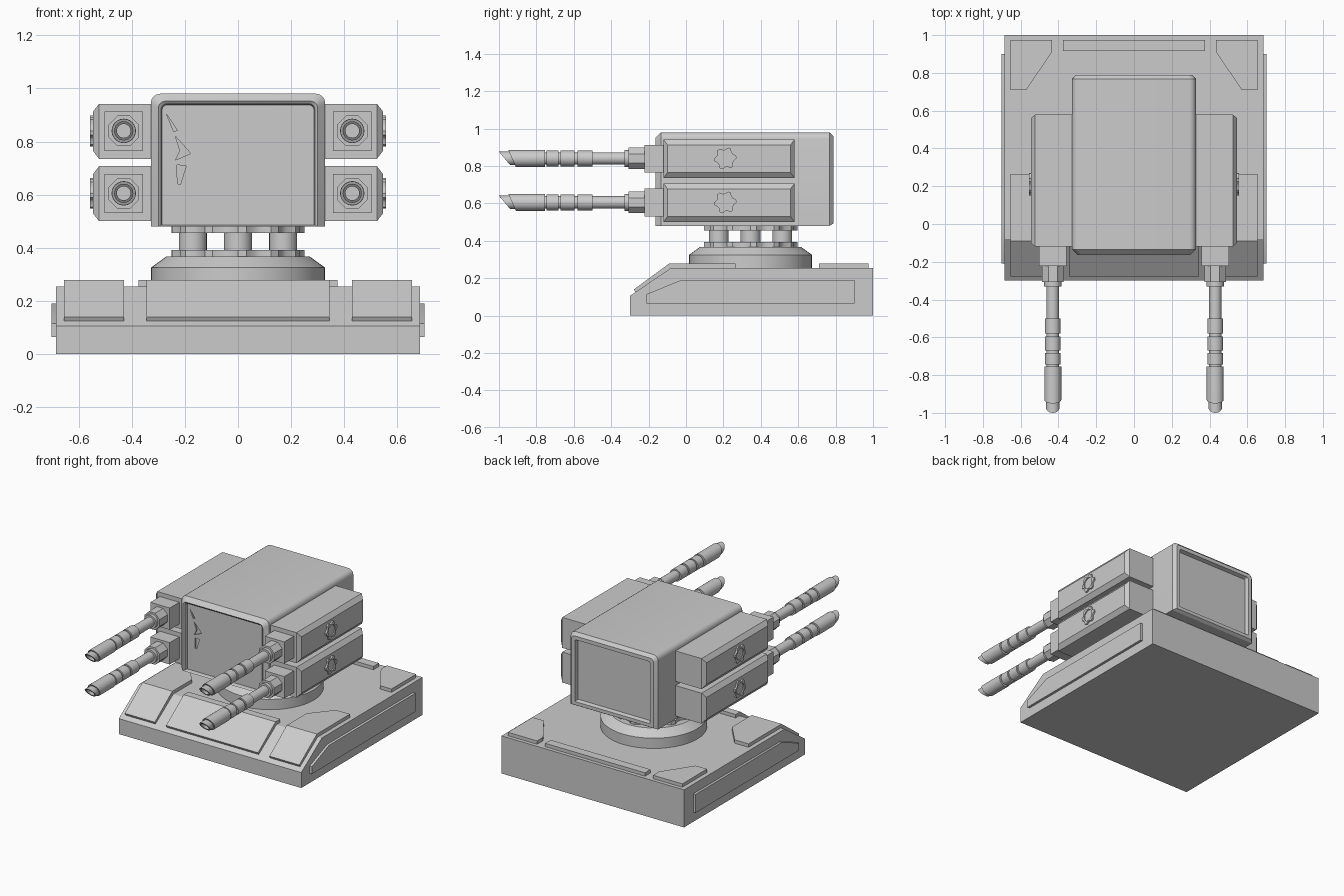
import bpy
import bmesh
from math import sin, cos, pi, radians
from mathutils import Vector

default = bpy.data.objects.get("Cube")
if default:
    bpy.data.objects.remove(default)


def shade(mesh):
    mesh.shade_smooth()
    mesh.set_sharp_from_angle(angle=radians(28))


def place(axis, w, a, b):
    """Put a 2D point (a, b) at depth w along the given axis."""
    return {"x": (w, a, b), "y": (a, w, b), "z": (a, b, w)}[axis]


def loft(name, sections, mirror=False, cut=None):
    """Skin a list of equal-length point loops and cap both ends."""
    bm = bmesh.new()
    loops = [[bm.verts.new(p) for p in s] for s in sections]
    n = len(loops[0])
    for one, two in zip(loops, loops[1:]):
        for i in range(n):
            j = (i + 1) % n
            bm.faces.new((one[i], one[j], two[j], two[i]))
    bm.faces.new(loops[0])
    bm.faces.new(loops[-1])
    if cut:
        geom = bm.verts[:] + bm.edges[:] + bm.faces[:]
        bmesh.ops.bisect_plane(bm, geom=geom, plane_co=cut[0],
                               plane_no=cut[1], clear_outer=True)
        bmesh.ops.holes_fill(bm, edges=[e for e in bm.edges if e.is_boundary])
    bmesh.ops.recalc_face_normals(bm, faces=bm.faces)
    mesh = bpy.data.meshes.new(name)
    bm.to_mesh(mesh)
    bm.free()
    shade(mesh)
    obj = bpy.data.objects.new(name, mesh)
    bpy.context.collection.objects.link(obj)
    if mirror:
        mod = obj.modifiers.new("Mirror", "MIRROR")
        mod.use_mirror_merge = False
    return obj


def prism(name, pts, axis, lo, hi, **kw):
    return loft(name, [[place(axis, w, a, b) for a, b in pts]
                       for w in (lo, hi)], **kw)


def circle(r, n, a=0, b=0, phase=0.0):
    return [(a + r * cos(2 * pi * (i + phase) / n),
             b + r * sin(2 * pi * (i + phase) / n)) for i in range(n)]


def gear(outer, inner, teeth, a=0, b=0):
    n = teeth * 4
    return [(a + r * cos(2 * pi * i / n), b + r * sin(2 * pi * i / n))
            for i in range(n) for r in [outer if i % 4 < 2 else inner]]


def rect(a0, a1, b0, b1):
    return [(a0, b0), (a1, b0), (a1, b1), (a0, b1)]


# Base slab with sloped front
prism("base", [(-.3, 0), (1, 0), (1, .255), (-.08, .255), (-.3, .105)],
      "x", -.685, .685)
prism("base_side_panel", [(-.21, .065), (.9, .065), (.9, .19), (-.025, .19),
                          (-.21, .115)], "x", .67, .702, mirror=True)

# Armour plates folded over the slope
def folded_plate(back):
    return [(-.268, .12), (-.278, .14), (-.09, .278), (back, .278),
            (back, .24), (-.08, .24)]


prism("front_centre_plate", folded_plate(-.04), "x", -.345, .345)
prism("front_corner_plate", folded_plate(.265), "x", .43, .655, mirror=True,
      cut=(Vector((.55, .265, 0)), Vector((-.145, .12, 0))))

# Rear deck plates
prism("rear_corner_plate", [(.655, .975), (.435, .975), (.435, .91),
                            (.57, .71), (.655, .71)], "z", .24, .278,
      mirror=True)
prism("rear_strip", rect(-.375, .375, .915, .975), "z", .24, .278)

# Turntable, toothed rings and pillars
MID = .345
loft("turntable", [[place("z", z, *p) for p in circle(r, 48, 0, MID)]
                   for z, r in ((.24, .328), (.325, .328), (.367, .27))])
for name, lo, hi in (("lower_ring", .36, .392), ("upper_ring", .455, .485)):
    prism(name, gear(.25, .228, 12, 0, MID), "z", lo, hi)
for i, (x, y) in enumerate(circle(.17, 4, 0, MID)):
    prism(f"pillar_{i + 1}", circle(.053, 24, x, y), "z", .385, .46)


# Turret body: rounded-top outline lofted front to back with recessed ends
def body_outline(y, inset, bottom, radius):
    w, top = .328 - inset, .98 - inset
    pts = [(-w, .48 + bottom), (w, .48 + bottom)]
    for side, start in ((1, 0), (-1, pi / 2)):
        for k in range(5):
            t = start + k * pi / 8
            pts.append((side * (w - radius) + radius * cos(t),
                        top - radius + radius * sin(t)))
    return [place("y", y, a, b) for a, b in pts]


body = loft("turret_body", [body_outline(*s) for s in (
    (-.135, .042, .006, .02), (-.155, .038, .005, .022),
    (-.163, .028, 0, .026), (-.135, 0, 0, .035), (.768, 0, 0, .035),
    (.788, .02, .012, .025), (.788, .045, .035, .012),
    (.762, .052, .042, .01))])

# Claw-like dents in the front panel
dents = ([(-.27, .905), (-.228, .842), (-.242, .838)],
         [(-.236, .82), (-.178, .755), (-.236, .73), (-.218, .765)],
         [(-.23, .712), (-.195, .708), (-.217, .638), (-.228, .642)])
for pts in dents:
    cutter = prism("dent_cutter", pts, "y", -.2, -.125)
    cutter.hide_render = True
    mod = body.modifiers.new("Dent", "BOOLEAN")
    mod.operation, mod.solver, mod.object = "DIFFERENCE", "EXACT", cutter
    bpy.context.view_layer.objects.active = body
    bpy.ops.object.modifier_apply(modifier=mod.name)
    bpy.data.objects.remove(cutter)
shade(body.data)

# Barrel stations: distance along y, radius, slant of the cut
BARREL = [(-.3, .046, 0), (-.33, .046, 0), (-.33, .033, 0)]
for start, end in ((-.5, -.58), (-.595, -.67), (-.682, -.745)):
    BARREL += [(start, .033, 0), (start, .042, 0), (end, .042, 0),
               (end, .033, 0)]
BARREL += [(-.755, .033, 0), (-.755, .045, 0), (-.93, .045, .02),
           (-.93, .036, .016), (-.97, .036, .03), (-.97, .026, .022),
           (-.88, .026, 0)]
GUN_X = .43


def barrel_loop(y, r, slant, z):
    return [(GUN_X + r * cos(t), y - slant * sin(t), z + r * sin(t))
            for t in (2 * pi * i / 24 for i in range(24))]


# Two gun pods per side, each with badge, mount, collar and barrel
for level, z in (("upper", .84), ("lower", .605)):
    lo, hi = z - .105, z + .102
    pod = [(.3, 0), (.523, 0), (.546, .03)]
    loft(f"{level}_pod", [[place("x", x, a, b) for a, b in
                           rect(-.12 + d * .7, .58 - d * .7, lo + d, hi - d)]
                          for x, d in pod], mirror=True)

    lobes = gear(.06, .047, 6, .21, z)
    hole = circle(.038, 24, .21, z)
    loft(f"{level}_pod_badge", [[place("x", x, a, b) for a, b in pts]
                                for x, pts in ((.535, lobes), (.557, lobes),
                                               (.557, hole), (.55, hole))],
         mirror=True)

    prism(f"{level}_gun_mount",
          rect(GUN_X - .073, GUN_X + .073, z - .075, z + .073),
          "y", -.222, -.1, mirror=True)
    prism(f"{level}_gun_collar", circle(.062, 8, GUN_X, z, .5),
          "y", -.308, -.21, mirror=True)
    loft(f"{level}_barrel", [barrel_loop(y, r, s, z) for y, r, s in BARREL],
         mirror=True)
